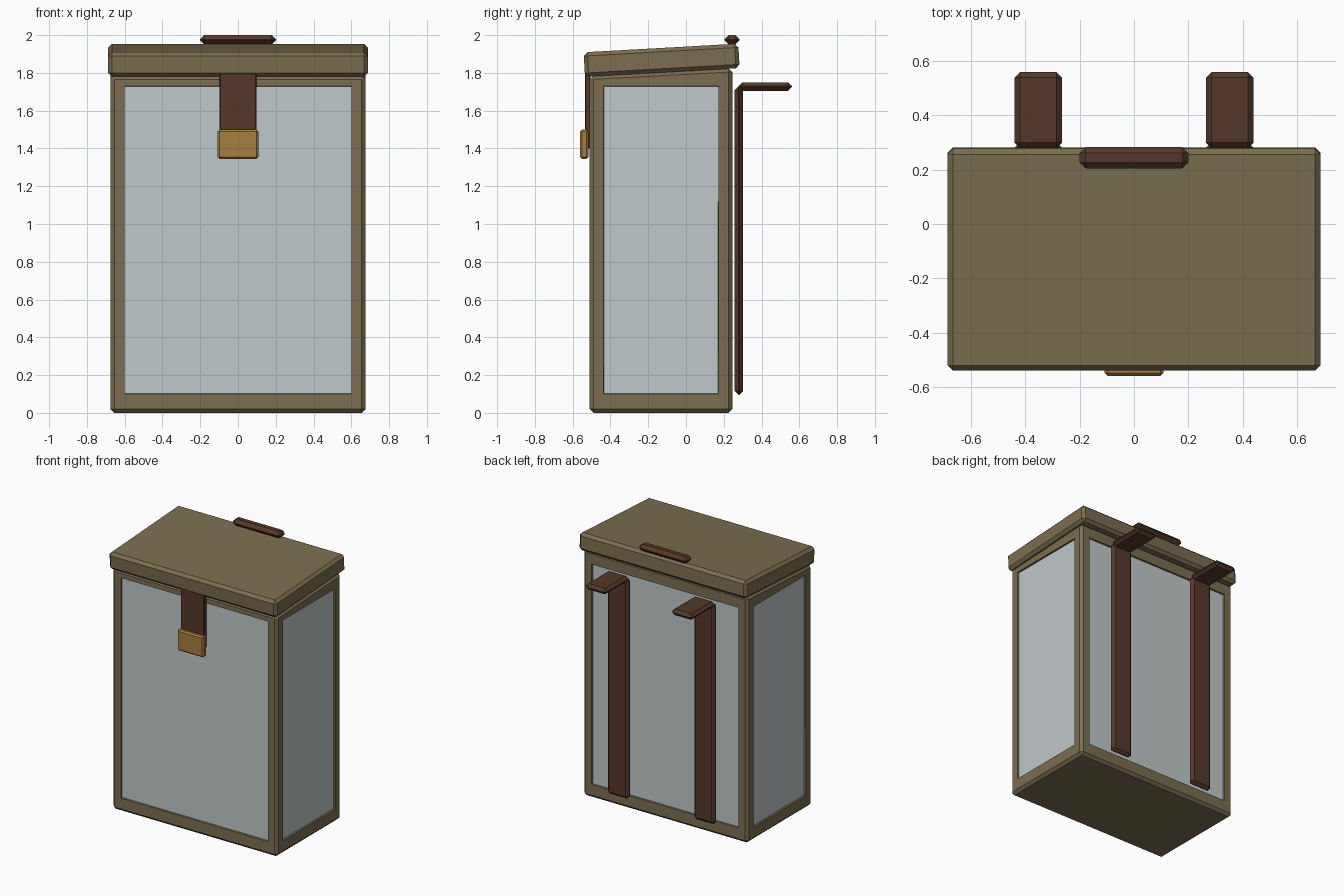
import bpy, bmesh
from math import radians
from mathutils import Matrix, Vector

if "Cube" in bpy.data.objects:
    bpy.data.objects.remove(bpy.data.objects["Cube"])


def material(name, rgb):
    m = bpy.data.materials.new(name)
    m.diffuse_color = (*rgb, 1)
    m.use_nodes = True
    m.node_tree.nodes["Principled BSDF"].inputs["Base Color"].default_value = m.diffuse_color
    return m


canvas = material("olive_canvas", (0.20, 0.155, 0.08))
leather = material("brown_leather", (0.09, 0.04, 0.022))
brass = material("brass", (0.38, 0.21, 0.05))
pane = material("pale_pane", (0.53, 0.58, 0.59))


def box_mesh(x, y, z, bevel, shape=None):
    """Chamfered box from (min, max) ranges; shape can edit it before the bevel."""
    bm = bmesh.new()
    bmesh.ops.create_cube(bm, size=1)
    for v in bm.verts:
        v.co = Vector([r[0] + (r[1] - r[0]) * (c + 0.5) for r, c in zip((x, y, z), v.co)])
    if shape:
        shape(bm)
    bmesh.ops.bevel(bm, geom=bm.edges[:], offset=bevel, segments=1,
                    affect='EDGES', clamp_overlap=True)
    return bm


def finish(bm, name, *mats):
    bmesh.ops.recalc_face_normals(bm, faces=bm.faces[:])
    me = bpy.data.meshes.new(name)
    bm.to_mesh(me)
    bm.free()
    for m in mats:
        me.materials.append(m)
    ob = bpy.data.objects.new(name, me)
    bpy.context.collection.objects.link(ob)
    return ob


def box(name, x, y, z, bevel, mat):
    return finish(box_mesh(x, y, z, bevel), name, mat)


# Body: sloping top, with a recessed pane in each of the four sides
def slope_top(bm):
    for v in bm.verts:
        if v.co.z > 1:
            v.co.z = 1.785 if v.co.y < 0 else 1.825


bm = box_mesh((-0.675, 0.675), (-0.51, 0.245), (0, 1.8), 0.02, slope_top)
bm.normal_update()
sides = [f for f in bm.faces if abs(f.normal.z) < 0.1 and f.calc_area() > 0.8]
bmesh.ops.inset_individual(bm, faces=sides, thickness=0.075)
for f in sides:
    for v in f.verts:
        v.co.z = 1.73 if v.co.z > 1 else 0.10
bmesh.ops.inset_individual(bm, faces=sides, thickness=0.003, depth=-0.012)
for f in sides:
    f.material_index = 1
finish(bm, "pack_body", canvas, pane)

# Tilted lid
lid = box("lid", (-0.687, 0.687), (-0.41, 0.41), (-0.065, 0.065), 0.02, canvas)
lid.data.transform(Matrix.Translation((0, -0.129, 1.867)) @ Matrix.Rotation(radians(3.2), 4, 'X'))

# Carry handle on the lid
box("top_handle", (-0.2, 0.2), (0.205, 0.283), (1.95, 2.0), 0.022, leather)

# Front closure
box("front_strap", (-0.098, 0.098), (-0.534, -0.505), (1.40, 1.80), 0.005, leather)
box("front_buckle", (-0.108, 0.108), (-0.56, -0.517), (1.345, 1.50), 0.01, brass)

# Shoulder straps on the back
for side, cx in (("left", -0.353), ("right", 0.353)):
    x = (cx - 0.0875, cx + 0.0875)
    box(side + "_shoulder_strap", x, (0.258, 0.302), (0.095, 1.73), 0.02, leather)
    box(side + "_strap_top", x, (0.28, 0.56), (1.705, 1.75), 0.02, leather)
